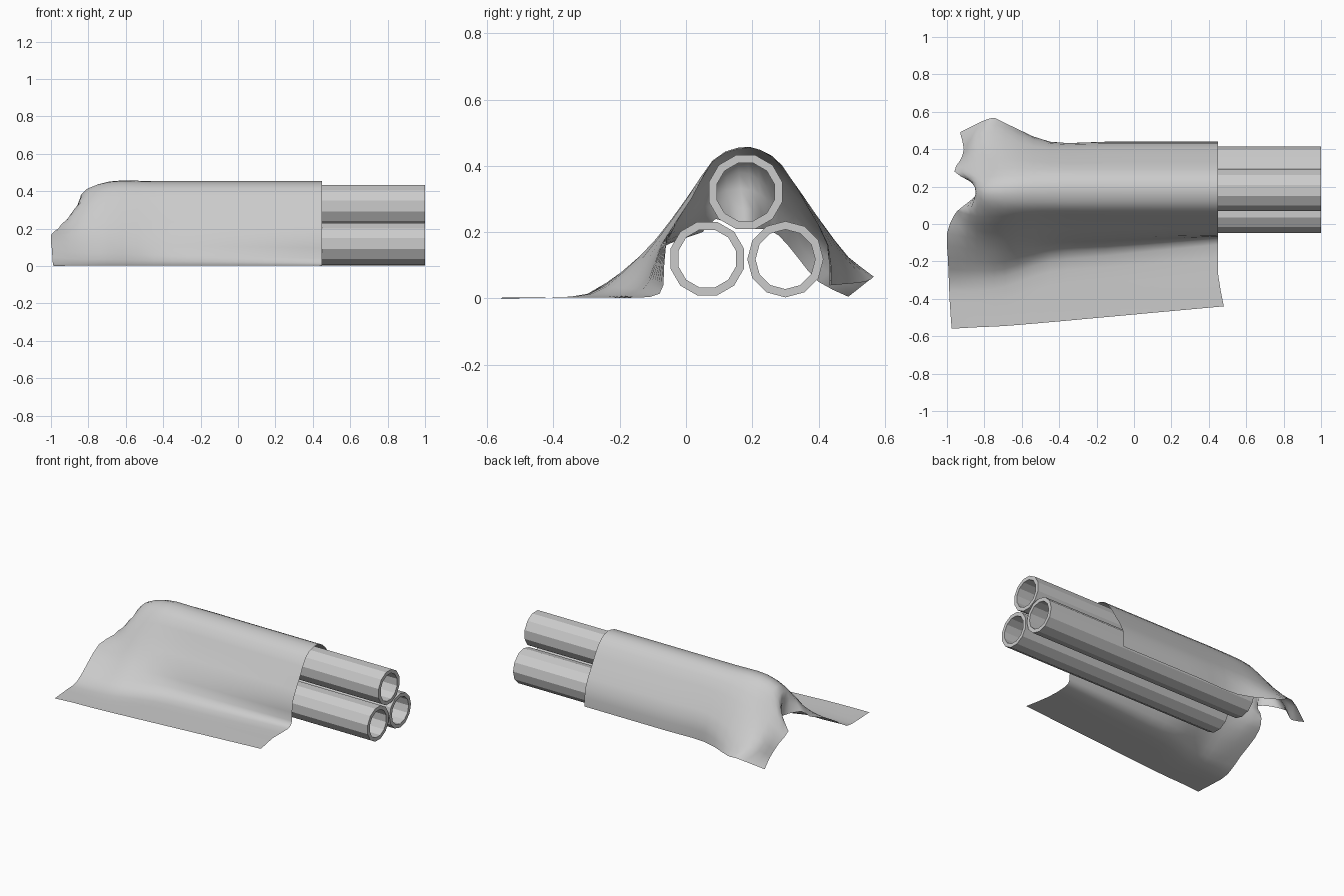
import bpy, bmesh, math
from mathutils import Vector

cube = bpy.data.objects.get("Cube")
if cube:
    bpy.data.objects.remove(cube, do_unlink=True)


def make_material(name, color):
    mat = bpy.data.materials.new(name)
    mat.use_nodes = True
    mat.diffuse_color = color
    mat.node_tree.nodes["Principled BSDF"].inputs["Base Color"].default_value = color
    return mat


grey = make_material("plain grey", (0.6, 0.6, 0.6, 1))


def finish(name, bm, smooth):
    mesh = bpy.data.meshes.new(name)
    bm.to_mesh(mesh)
    bm.free()
    mesh.materials.append(grey)
    for poly in mesh.polygons:
        poly.use_smooth = smooth
    obj = bpy.data.objects.new(name, mesh)
    bpy.context.scene.collection.objects.link(obj)
    return obj


# Open twelve-sided pipes lying along x
def pipe(name, y, z, turn, start=-0.6, end=1.0, outer=0.115, inner=0.09, sides=12):
    bm = bmesh.new()

    def ring(x, radius):
        angles = [math.radians(turn) + math.tau * i / sides for i in range(sides)]
        return [bm.verts.new((x, y + radius * math.cos(a), z + radius * math.sin(a)))
                for a in angles]

    loops = [ring(start, outer), ring(end, outer), ring(end, inner), ring(start, inner)]
    for k in range(len(loops)):
        a, b = loops[k], loops[(k + 1) % len(loops)]
        for i in range(sides):
            j = (i + 1) % sides
            bm.faces.new((a[i], a[j], b[j], b[i]))
    bmesh.ops.recalc_face_normals(bm, faces=bm.faces)
    finish(name, bm, False)


pipe("front_pipe", 0.064, 0.12, 15)
pipe("back_pipe", 0.3, 0.118, 0)
pipe("top_pipe", 0.18, 0.321, 15)


# Cloth cross-sections, running from the front flap over the pipes to the back hem
def section(x, profile):
    return [Vector((x, y, z)) for y, z in profile]


over_pipes = [(0.015, 0.3), (0.08, 0.412), (0.155, 0.45), (0.225, 0.447),
              (0.29, 0.4), (0.365, 0.28), (0.43, 0.16), (0.44, 0.04)]
tight = section(0.45, [(-0.44, 0.003), (-0.27, 0.003), (-0.11, 0.004),
                       (-0.068, 0.04), (-0.06, 0.165)] + over_pipes)
loose = section(-0.45, [(-0.525, 0.003), (-0.33, 0.003), (-0.2, 0.01),
                        (-0.13, 0.06), (-0.075, 0.17)] + over_pipes)
flared = section(-0.69, [(-0.545, 0.003), (-0.4, 0.003), (-0.28, 0.015), (-0.2, 0.07),
                         (-0.09, 0.18), (0, 0.3), (0.08, 0.41), (0.155, 0.449),
                         (0.225, 0.44), (0.3, 0.37), (0.4, 0.24), (0.49, 0.12),
                         (0.54, 0.05)])
drooped = section(-0.84, [(-0.552, 0.003), (-0.42, 0.003), (-0.3, 0.012), (-0.2, 0.07),
                          (-0.08, 0.17), (0, 0.26), (0.08, 0.34), (0.16, 0.38),
                          (0.22, 0.36), (0.28, 0.3), (0.38, 0.2), (0.48, 0.12),
                          (0.565, 0.065)])
drooped[-1].x = -0.77
tight[0].x = 0.48
ragged_end = [Vector(p) for p in (
    (-0.975, -0.56, 0), (-0.985, -0.42, 0.002), (-0.99, -0.3, 0.012),
    (-0.995, -0.18, 0.09), (-1, -0.05, 0.165), (-0.96, 0.05, 0.2),
    (-0.92, 0.09, 0.24), (-0.82, 0.18, 0.21), (-0.88, 0.23, 0.21),
    (-0.96, 0.28, 0.19), (-0.93, 0.34, 0.12), (-0.91, 0.4, 0.05),
    (-0.93, 0.49, 0.005))]


def blend(a, b, t):
    return [p.lerp(q, t) for p, q in zip(a, b)]


# Smooth curve through the given points, with extra steps between them
def spline(points, steps):
    result = []
    last = len(points) - 1
    for i in range(last):
        p, q = points[i], points[i + 1]
        tan_p = (q - points[i - 1]) / 2 if i else q - p
        tan_q = (points[i + 2] - p) / 2 if i + 1 < last else q - p
        for k in range(steps):
            t = k / steps
            ease = t * t * (3 - 2 * t)
            result.append(p.lerp(q, ease) + tan_p * (t * (1 - t) ** 2)
                          - tan_q * (t * t * (1 - t)))
    return result + [points[-1]]


# Draped cloth sheet
sections = [tight, blend(tight, loose, 1 / 3), blend(tight, loose, 2 / 3),
            loose, flared, drooped, ragged_end]
rows = [spline(s, 2) for s in sections]
columns = [spline(list(c), 3) for c in zip(*rows)]
bm = bmesh.new()
grid = [[bm.verts.new((p.x, p.y, max(p.z, 0))) for p in col] for col in columns]
for a, b in zip(grid, grid[1:]):
    for i in range(len(a) - 1):
        bm.faces.new((a[i], b[i], b[i + 1], a[i + 1]))
finish("draped_cloth", bm, True)
